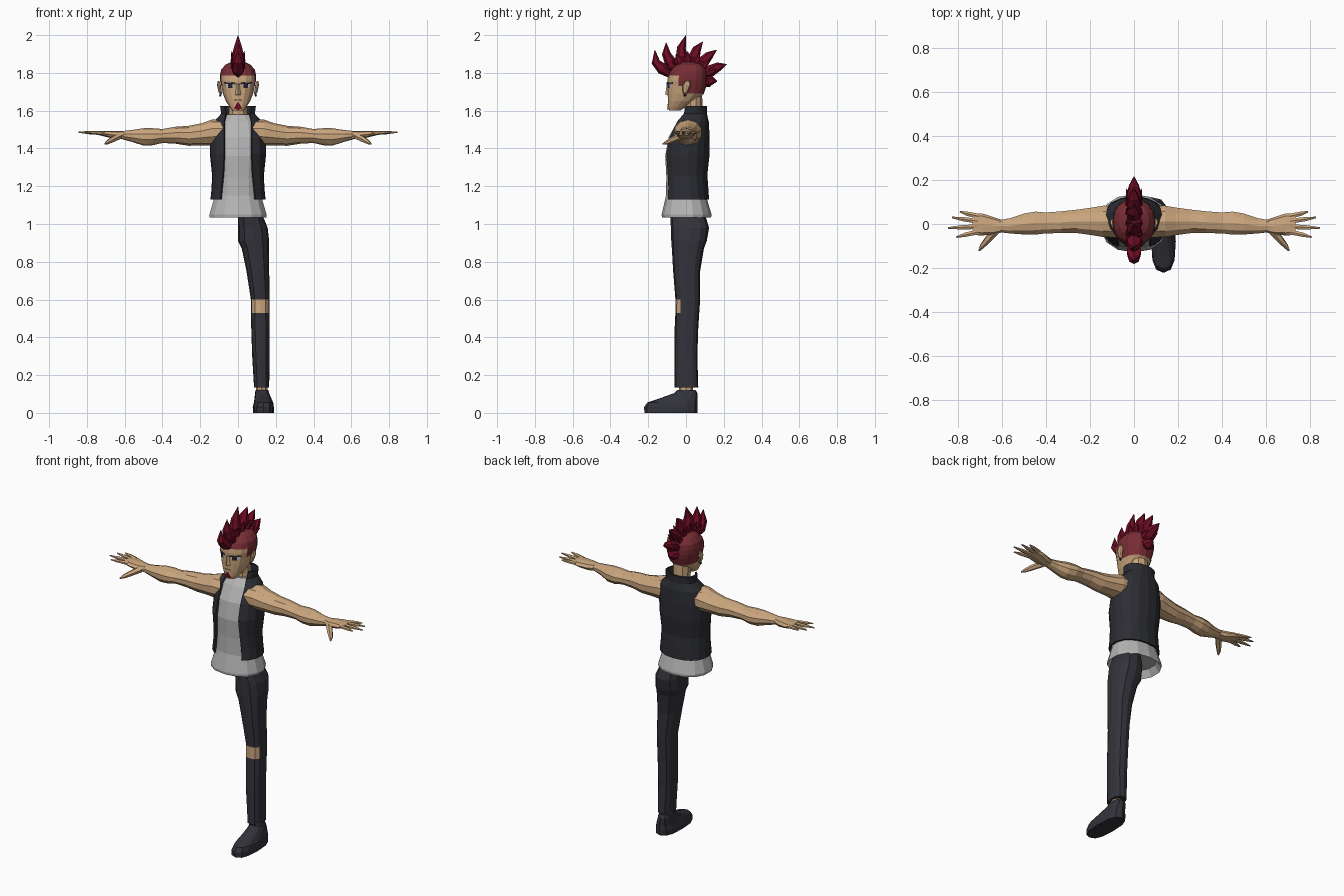
import bpy
import math
from mathutils import Vector
from mathutils.bvhtree import BVHTree


def material(name, r, g, b):
    m = bpy.data.materials.new(name)
    m.diffuse_color = (r, g, b, 1)
    return m


SKIN = material("skin", .60, .385, .21)
PANTS = material("charcoal_denim", .032, .032, .042)
VEST = material("black_leather", .025, .026, .033)
SHIRT = material("grey_cotton", .46, .46, .46)
HAIR = material("shaved_red_hair", .19, .026, .036)
SPIKE = material("deep_red", .16, .004, .018)
DARK = material("dark_makeup", .02, .016, .025)
EYE = material("eye_white", .5, .5, .52)
X, Y, Z = Vector((1, 0, 0)), Vector((0, 1, 0)), Vector((0, 0, 1))


def add(name, verts, faces, mats, rule=None, mirror=False):
    mesh = bpy.data.meshes.new(name)
    mesh.from_pydata(verts, [], faces)
    for m in mats:
        mesh.materials.append(m)
    mesh.update()
    if rule:
        for p in mesh.polygons:
            p.material_index = rule(p.center, p.normal)
    ob = bpy.data.objects.new(name, mesh)
    bpy.context.collection.objects.link(ob)
    if mirror:
        ob.modifiers.new("Mirror", 'MIRROR')
    return ob


def loft(name, rows, mats, u=X, t=None, n=10, power=1, rule=None, mirror=False):
    """Skin rings (x, y, z, a, b[, front_gap]) along a path; a lies on u."""
    pts = [Vector(r[:3]) for r in rows]
    verts, k = [], len(rows)
    gap = len(rows[0]) > 5
    m = n + 1 if gap else n
    for i, r in enumerate(rows):
        d = t or (pts[min(i + 1, k - 1)] - pts[max(i - 1, 0)]).normalized()
        s = (u - d * u.dot(d)).normalized()
        v = d.cross(s)
        g = math.asin(min(1, r[5] / r[3])) if gap else 0
        for j in range(m):
            a = -math.pi / 2 + g + (2 * math.pi - 2 * g) * j / n
            c, w = math.cos(a), math.sin(a)
            verts.append(pts[i] + s * r[3] * math.copysign(abs(c) ** power, c)
                         + v * r[4] * math.copysign(abs(w) ** power, w))
    faces = []
    for i in range(k - 1):
        for j in range(n):
            e = (j + 1) % m
            faces.append((i * m + j, i * m + e, (i + 1) * m + e, (i + 1) * m + j))
    if not gap:
        faces += [tuple(reversed(range(m))), tuple(range((k - 1) * m, k * m))]
    return add(name, verts, faces, mats, rule, mirror)


def spans(table):
    """Turn (z, x0, x1, y0, y1) extents into ring rows."""
    return [((x0 + x1) / 2, (y0 + y1) / 2, z, (x1 - x0) / 2, (y1 - y0) / 2)
            for z, x0, x1, y0, y1 in table]


# Shirt with a flared hem, hollow below
loft("shirt", [(0, .003, 1.075, .125, .105), (0, .003, 1.035, .153, .13),
               (0, .003, 1.05, .155, .132), (0, .0, 1.15, .125, .106),
               (0, -.004, 1.25, .12, .10), (0, 0, 1.36, .13, .11),
               (0, .008, 1.46, .13, .10), (0, .028, 1.54, .113, .075),
               (0, .04, 1.58, .065, .055)], [SHIRT], t=Z, n=14, power=.9)

# Open sleeveless vest with standing collar
vest = loft("vest", [(0, .002, 1.13, .142, .115, .085), (0, .002, 1.19, .136, .111, .08),
                     (0, .0, 1.26, .133, .108, .072), (0, .004, 1.37, .144, .116, .066),
                     (0, .014, 1.46, .142, .106, .066), (0, .03, 1.54, .124, .086, .068),
                     (0, .04, 1.582, .085, .066, .06), (0, .045, 1.625, .09, .06, .066)],
            [VEST], t=Z, n=14, power=.9)
sol = vest.modifiers.new("Thickness", 'SOLIDIFY')
sol.thickness, sol.offset = .01, 0

# Arms and palms
loft("arm", [(.08, .01, 1.485, .075, .07), (.14, .012, 1.483, .075, .069),
             (.19, .012, 1.475, .066, .059), (.26, .012, 1.467, .056, .053),
             (.33, .008, 1.470, .052, .045), (.40, .005, 1.466, .050, .037),
             (.45, .004, 1.462, .055, .045), (.50, .0, 1.461, .050, .046),
             (.56, -.008, 1.466, .037, .032), (.62, -.01, 1.471, .028, .020)],
     [SKIN], u=Y, t=X, n=10, mirror=True)
loft("palm", [(.60, -.01, 1.471, .028, .020), (.64, -.008, 1.470, .040, .022),
              (.69, -.002, 1.476, .050, .017), (.735, -.002, 1.481, .048, .011)],
     [SKIN], u=Y, t=X, n=8, power=.8, mirror=True)

# Fingers and thumb
for name, y0, x1, y1 in (("little_finger", .036, .792, .056), ("ring_finger", .013, .828, .03),
                         ("middle_finger", -.012, .845, -.018), ("index_finger", -.036, .808, -.06)):
    xm, ym = .72 * .45 + x1 * .55, y0 * .45 + y1 * .55
    loft(name, [(.71, y0, 1.481, .013, .011), (xm, ym, 1.484, .011, .009),
                (x1, y1, 1.486, .004, .003)], [SKIN], u=Y, n=6, mirror=True)
loft("thumb", [(.63, -.03, 1.465, .02, .018), (.668, -.075, 1.445, .016, .015),
               (.69, -.10, 1.432, .012, .011), (.705, -.122, 1.424, .004, .004)],
     [SKIN], u=X, n=6, mirror=True)

# Single trouser leg with a torn knee
loft("trouser_leg", spans([(.135, .085, .165, -.06, .065), (.3, .075, .167, -.062, .06),
                           (.45, .07, .168, -.06, .065), (.53, .068, .168, -.056, .07),
                           (.60, .068, .168, -.056, .075), (.75, .045, .165, -.068, .075),
                           (.87, .02, .163, -.075, .095), (.91, 0, .165, -.078, .11),
                           (.98, 0, .157, -.08, .122), (1.07, 0, .12, -.085, .095)]),
     [PANTS, SKIN], t=Z, n=12, power=.8,
     rule=lambda c, d: int(.53 < c.z < .6 and d.y < -.4))
loft("ankle", [(.125, 0, .08, .03, .036), (.125, 0, .2, .03, .036)], [SKIN], t=Z, n=8)
loft("shoe", spans([(0, .08, .19, -.22, .06), (.03, .078, .19, -.222, .062),
                    (.055, .084, .186, -.205, .062), (.08, .088, .175, -.13, .062),
                    (.105, .09, .165, -.062, .06), (.122, .093, .16, -.045, .05)]),
     [PANTS], t=Z, n=12, power=.75)


# Neck and head; shaved hair follows a stepped hairline
def hairline(c, d):
    low = 1.785 if c.y < -.05 else 1.76 if c.y < -.02 else 1.69 if c.y > .02 else 1.73
    return int(c.z > low)


loft("neck", [(0, .045, 1.52, .058, .05), (0, .04, 1.60, .05, .048),
              (0, .035, 1.70, .055, .05)], [SKIN], t=Z, n=10)
head = loft("head", spans([(z, -w, w, y0, y1) for z, w, y0, y1 in (
    (1.60, .03, -.09, -.03), (1.62, .045, -.094, 0), (1.65, .064, -.096, .05),
    (1.69, .080, -.097, .095), (1.73, .088, -.097, .108), (1.76, .095, -.098, .112),
    (1.785, .096, -.095, .112), (1.815, .090, -.083, .108), (1.842, .068, -.055, .09),
    (1.858, .035, -.02, .055))]), [SKIN, HAIR], t=Z, n=16, power=.85, rule=hairline)
tree = BVHTree.FromPolygons([v.co for v in head.data.vertices],
                            [tuple(p.vertices) for p in head.data.polygons])


def face_plate(name, outline, mat, lift, mirror=True):
    """Thin plate laid on the face from (x, z) corners."""
    verts = []
    for x, z in outline:
        hit = tree.ray_cast(Vector((x, -1, z)), Y)[0]
        verts.append(Vector((x, (hit.y if hit else -.09) - lift, z)))
    add(name, verts, [tuple(range(len(verts)))], [mat], mirror=mirror)


face_plate("eye", [(.02, 1.725), (.045, 1.720), (.066, 1.728), (.064, 1.742), (.022, 1.738)], EYE, .003)
face_plate("iris", [(.030, 1.721), (.052, 1.721), (.054, 1.742), (.030, 1.741)], DARK, .006)
face_plate("eyebrow", [(.014, 1.739), (.04, 1.742), (.072, 1.742), (.074, 1.751), (.04, 1.753), (.014, 1.748)],
           DARK, .007)
face_plate("mouth", [(-.022, 1.655), (.022, 1.655), (.018, 1.660), (-.018, 1.660)], DARK, .003, False)
face_plate("goatee", [(-.021, 1.612), (0, 1.602), (.021, 1.612), (.005, 1.642), (-.005, 1.642)],
           SPIKE, .006, False)

# Nose wedge
add("nose", [(-.008, -.095, 1.745), (.008, -.095, 1.745), (-.017, -.092, 1.682), (.017, -.092, 1.682),
             (0, -.110, 1.686), (0, -.102, 1.74)],
    [(0, 2, 4, 5), (1, 5, 4, 3), (2, 3, 4), (0, 5, 1)], [SKIN])

# Ears with small studs
loft("ear", [(.088, -.005, 1.685, .004, .008), (.095, -.004, 1.70, .009, .014),
             (.101, .004, 1.735, .010, .022), (.103, .008, 1.757, .005, .012)],
     [SKIN], t=Z, n=8, mirror=True)
loft("ear_stud", [(.093, -.006, 1.674, .003, .003), (.094, -.006, 1.682, .007, .007),
                  (.094, -.006, 1.690, .003, .003)], [DARK], t=Z, n=6, mirror=True)

# Mohawk: curved leaf-shaped spikes fanned over the crown, as (base y, z, tip y, z, bend y, z)
fan = [(-.078, 1.79, -.165, 1.922, -.03, -.012), (-.055, 1.815, -.105, 1.962, -.02, 0),
       (-.015, 1.835, 0, 2.0, -.018, 0), (.03, 1.835, .09, 1.966, -.008, .012),
       (.06, 1.82, .163, 1.922, 0, .01), (.085, 1.785, .217, 1.846, .01, .012),
       (.09, 1.745, .165, 1.755, .005, .01)]
for i, (y0, z0, y1, z1, by, bz) in enumerate(fan):
    def at(f, k):
        return (0, y0 + (y1 - y0) * f + by * k, z0 + (z1 - z0) * f + bz * k)
    loft(f"mohawk_spike_{i + 1}", [(*at(0, 0), .014, .02), (*at(.3, .7), .038, .031),
                                   (*at(.6, 1), .025, .023), (*at(1, 0), .001, .001)],
         [SPIKE], u=X, n=6)

# Smaller side spikes along the crest
for i in range(6):
    f = math.radians(-50 + 24 * i)
    dy, dz = math.sin(f), math.cos(f)
    loft(f"side_spike_{i + 1}", [(.012, .01 + .08 * dy, 1.77 + .06 * dz, .012, .012),
                                 (.024, .01 + .115 * dy, 1.77 + .10 * dz, .016, .022),
                                 (.034, .015 + .155 * dy, 1.77 + .145 * dz, .001, .001)],
         [SPIKE], u=X, n=5, mirror=True)
